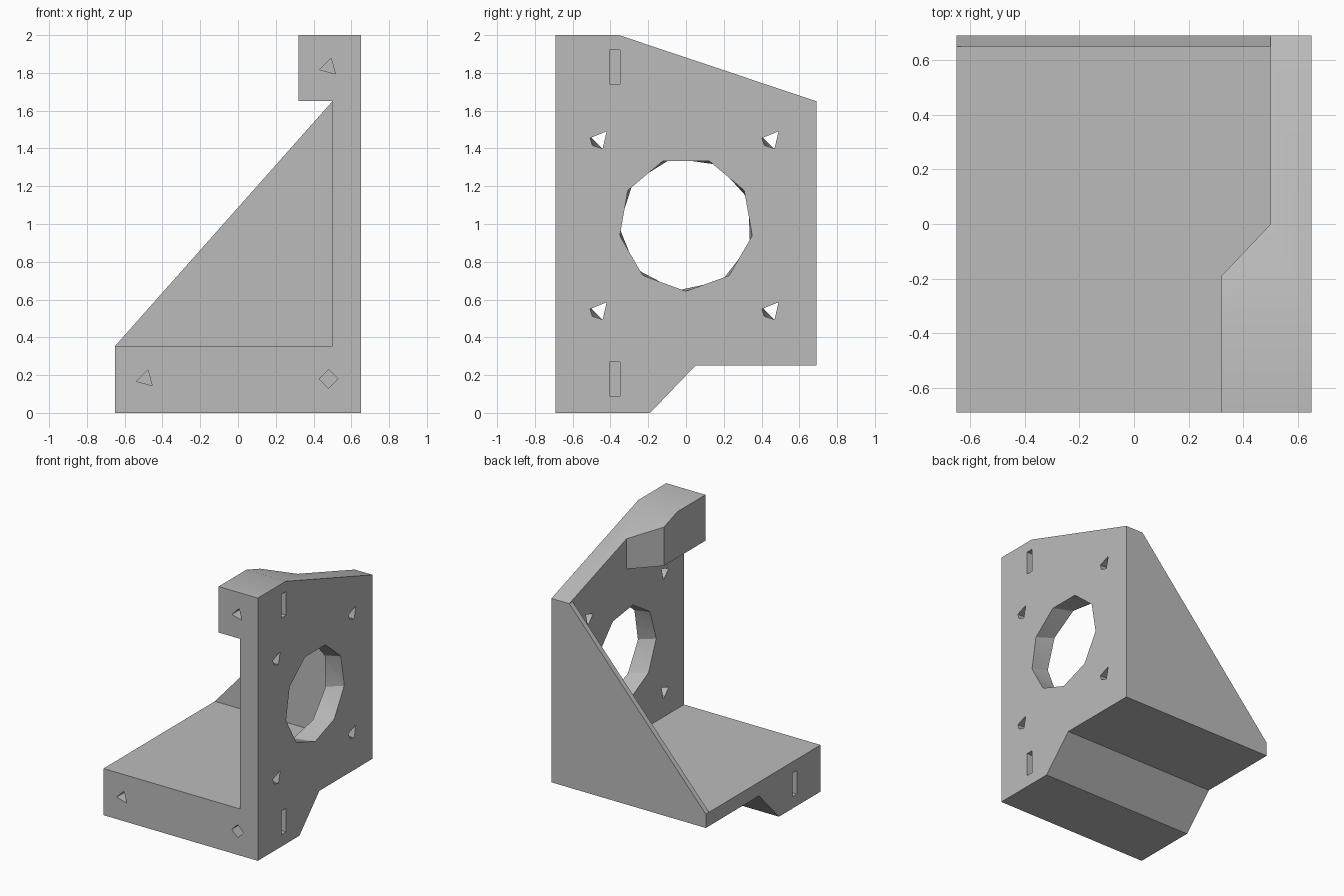
import bpy, bmesh
from math import cos, sin, radians

cube = bpy.data.objects.get("Cube")
if cube:
    bpy.data.objects.remove(cube)

grey = bpy.data.materials.new("plain grey")
grey.use_nodes = True
colour = (0.5, 0.5, 0.5, 1)
grey.diffuse_color = colour
grey.node_tree.nodes["Principled BSDF"].inputs["Base Color"].default_value = colour


def place(axis, a, b, depth):
    """Point with in-plane coordinates a, b at a depth along the axis."""
    return {"x": (depth, a, b), "y": (a, depth, b), "z": (a, b, depth)}[axis]


def loft(name, axis, near, far, start, end):
    """Solid between two outlines, hulled so their side counts may differ."""
    bm = bmesh.new()
    for outline, depth in ((near, start), (far, end)):
        for a, b in outline:
            bm.verts.new(place(axis, a, b, depth))
    bmesh.ops.convex_hull(bm, input=bm.verts)
    return finish(name, bm)


def prism(name, axis, outline, start, end):
    bm = bmesh.new()
    face = bm.faces.new([bm.verts.new(place(axis, a, b, start)) for a, b in outline])
    moved = bmesh.ops.extrude_face_region(bm, geom=[face])["geom"]
    verts = [g for g in moved if isinstance(g, bmesh.types.BMVert)]
    bmesh.ops.translate(bm, verts=verts, vec=place(axis, 0, 0, end - start))
    return finish(name, bm)


def finish(name, bm):
    bmesh.ops.recalc_face_normals(bm, faces=bm.faces)
    mesh = bpy.data.meshes.new(name)
    bm.to_mesh(mesh)
    bm.free()
    mesh.materials.append(grey)
    obj = bpy.data.objects.new(name, mesh)
    bpy.context.collection.objects.link(obj)
    return obj


def ring(a, b, radius, angles):
    return [(a + radius * cos(radians(t)), b + radius * sin(radians(t))) for t in angles]


def rect(a0, a1, b0, b1):
    return [(a0, b0), (a1, b0), (a1, b1), (a0, b1)]


# Solid side profile, stretched across the whole width
bracket = prism("motor_bracket", "x",
                [(-0.69, 0), (-0.19, 0), (0.05, 0.25), (0.69, 0.25),
                 (0.69, 1.65), (-0.355, 2), (-0.69, 2)], -0.65, 0.65)

# Spaces that leave the floor, side plate, rear gusset and upper block
cutters = [
    prism("inner_space", "z", rect(-1, 0.5, -1, 0.65), 0.355, 1.65),
    prism("gusset_slope", "y", [(-1, 0.355), (-0.65, 0.355), (0.5, 1.65), (-1, 1.65)], -1, 1),
    prism("upper_space", "z", [(-1, -1), (0.32, -1), (0.32, -0.19), (0.5, 0),
                               (0.5, 1), (-1, 1)], 1.65, 2.2),
]

# Large faceted opening in the side plate
cutters.append(loft("motor_opening", "x",
                    ring(0, 1, 0.355, range(-90, 270, 40)),
                    ring(0, 1, 0.355, range(-98, 262, 40)), 0.66, 0.49))

# Four small motor screw holes
for y in (-0.455, 0.455):
    for z in (0.545, 1.45):
        cutters.append(loft("motor_screw_hole", "x",
                            ring(y, z, 0.053, (49, 175, 220, 285)),
                            ring(y, z, 0.053, (49, 165, 285)), 0.66, 0.49))

# Front screw holes and the nut slots that cross them
for x, z, angles, slot in ((-0.49, 0.18, (75, 195, 315), (-0.7, -0.42)),
                           (0.48, 0.18, (0, 90, 180, 270), (0.41, 0.7)),
                           (0.48, 1.83, (75, 195, 315), (0.41, 0.7))):
    hole = ring(x, z, 0.05, angles)
    cutters.append(prism("front_screw_hole", "y", hole, -0.75, -0.3))
    cutters.append(prism("nut_slot", "x",
                         rect(-0.405, -0.35, z - 0.09, z + 0.09), *slot))

for cutter in cutters:
    cutter.hide_render = True
    mod = bracket.modifiers.new(cutter.name, "BOOLEAN")
    mod.operation = "DIFFERENCE"
    mod.solver = "EXACT"
    mod.object = cutter

# Bake the cuts, then discard the helpers
bpy.context.view_layer.update()
graph = bpy.context.evaluated_depsgraph_get()
baked = bpy.data.meshes.new_from_object(bracket.evaluated_get(graph))
bracket.modifiers.clear()
bracket.data = baked
for cutter in cutters:
    bpy.data.objects.remove(cutter)

bpy.ops.object.select_all(action="DESELECT")
bracket.select_set(True)
bpy.context.view_layer.objects.active = bracket
bpy.ops.object.shade_smooth_by_angle(angle=radians(30))
